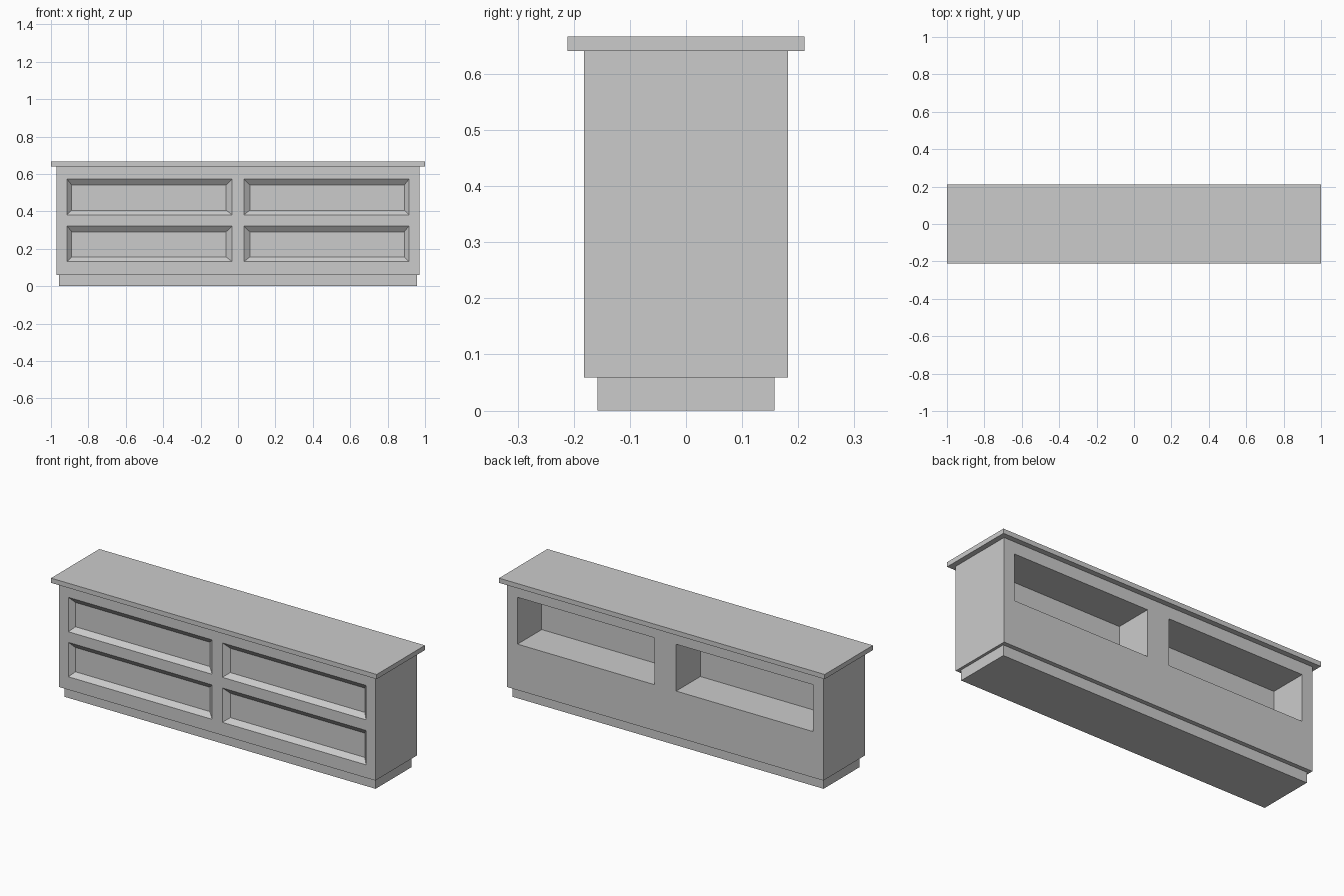
import bpy

if "Cube" in bpy.data.objects:
    bpy.data.objects.remove(bpy.data.objects["Cube"])


def box(name, x, y, z0, z1):
    """Box centred on x and y, spanning z0 to z1."""
    bpy.ops.mesh.primitive_cube_add(size=1, location=(0, 0, (z0 + z1) / 2))
    ob = bpy.context.object
    ob.name = name
    ob.scale = (2 * x, 2 * y, z1 - z0)
    bpy.ops.object.transform_apply(location=True, rotation=False, scale=True)
    return ob


def cutter(name, near, far, y_near, y_far):
    """Loft between two rectangles (x0, x1, z0, z1) lying at two y depths."""
    verts = []
    for (x0, x1, z0, z1), y in ((near, y_near), (far, y_far)):
        verts += [(x0, y, z0), (x1, y, z0), (x1, y, z1), (x0, y, z1)]
    faces = [(0, 1, 2, 3), (7, 6, 5, 4)]
    faces += [(i, i + 4, (i + 1) % 4 + 4, (i + 1) % 4) for i in range(4)]
    if y_near > y_far:
        faces = [f[::-1] for f in faces]
    me = bpy.data.meshes.new(name)
    me.from_pydata(verts, [], faces)
    ob = bpy.data.objects.new(name, me)
    bpy.context.collection.objects.link(ob)
    ob.hide_render = True
    ob.hide_set(True)
    return ob


def cut(target, tool):
    mod = target.modifiers.new(tool.name, 'BOOLEAN')
    mod.operation = 'DIFFERENCE'
    mod.solver = 'EXACT'
    mod.object = tool
    bpy.context.view_layer.objects.active = target
    bpy.ops.object.modifier_apply(modifier=mod.name)
    bpy.data.objects.remove(tool)


def side(s, x0, x1):
    return (x0, x1) if s > 0 else (-x1, -x0)


# Plinth, cabinet body and overhanging top
box("plinth", 0.956, 0.158, 0, 0.059)
body = box("cabinet_body", 0.971, 0.182, 0.059, 0.641)
box("counter_top", 1.0, 0.2116, 0.641, 0.667)

FRONT, BACK, DEPTH = -0.182, 0.182, 0.025
for s in (-1, 1):
    # Sloped-edge drawer panels on the front, two per side
    for z0, z1 in ((0.131, 0.322), (0.381, 0.572)):
        outer = (*side(s, 0.031, 0.914), z0, z1)
        inner = (*side(s, 0.063, 0.889), z0 + 0.025, z1 - 0.031)
        mouth = [o + (o - i) * 0.2 for o, i in zip(outer, inner)]
        cut(body, cutter("panel_cutter", mouth, inner,
                         FRONT - 0.2 * DEPTH, FRONT + DEPTH))
    # Deep open shelf on the back
    hole = (*side(s, 0.067, 0.907), 0.314, 0.574)
    cut(body, cutter("shelf_cutter", hole, hole, BACK + 0.05, BACK - 0.212))
